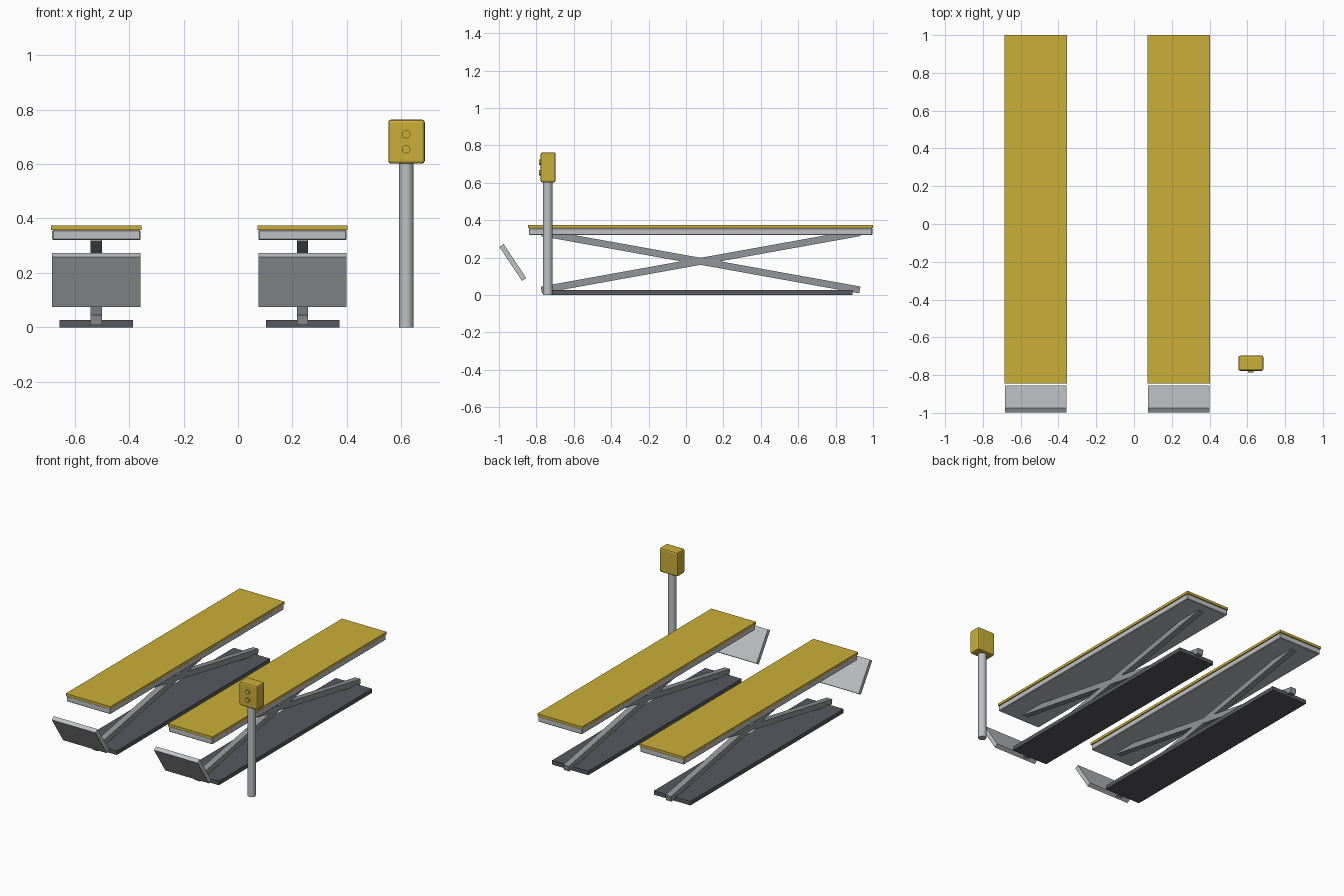
import bpy, math

cube = bpy.data.objects.get("Cube")
if cube:
    bpy.data.objects.remove(cube, do_unlink=True)


def material(name, rgb):
    m = bpy.data.materials.new(name)
    m.use_nodes = True
    m.diffuse_color = (*rgb, 1)
    m.node_tree.nodes["Principled BSDF"].inputs["Base Color"].default_value = (*rgb, 1)
    return m


YELLOW = material("safety yellow", (0.60, 0.43, 0.04))
LIGHT = material("light grey steel", (0.52, 0.53, 0.55))
MID = material("mid grey steel", (0.29, 0.30, 0.32))
DARK = material("dark grey steel", (0.095, 0.10, 0.115))


def finish(name, mat, bevel=0, segments=1):
    ob = bpy.context.object
    ob.name = ob.data.name = name
    ob.data.materials.append(mat)
    if bevel:
        mod = ob.modifiers.new("Bevel", "BEVEL")
        mod.width, mod.segments = bevel, segments
    return ob


def box(name, mat, centre, size, tilt=0, bevel=0, segments=1):
    """Box tilted about the x axis, with the scale applied."""
    bpy.ops.mesh.primitive_cube_add(size=1, location=centre, rotation=(tilt, 0, 0))
    bpy.context.object.scale = size
    bpy.ops.object.transform_apply(location=False, rotation=False, scale=True)
    return finish(name, mat, bevel, segments)


def rod(name, mat, centre, radius, depth, turn=0):
    bpy.ops.mesh.primitive_cylinder_add(vertices=24, radius=radius, depth=depth,
                                        location=centre, rotation=(turn, 0, 0))
    bpy.ops.object.shade_smooth_by_angle(angle=math.radians(40))
    return finish(name, mat)


MID_Y = 0.078

# Two identical scissor-lift runways
for side, x in (("right", -0.5205), ("left", 0.237)):
    box(f"{side}_base", DARK, (x, MID_Y, 0.0135), (0.27, 1.623, 0.027))
    box(f"{side}_platform", LIGHT, (x, MID_Y, 0.339), (0.324, 1.836, 0.038), bevel=0.004)
    box(f"{side}_deck_plate", YELLOW, (x, MID_Y, 0.366), (0.332, 1.844, 0.017))

    # Crossed arms
    for label, sign in (("rising", 1), ("falling", -1)):
        box(f"{side}_{label}_arm", MID, (x, MID_Y, 0.18),
            (0.041, 1.73, 0.037), tilt=sign * math.radians(10.2))

    # Tilted approach ramp
    box(f"{side}_ramp", LIGHT, (x, -0.926, 0.174), (0.324, 0.219, 0.028),
        tilt=math.radians(-56.5))

# Control stand
rod("control_post", LIGHT, (0.618, -0.739, 0.302), 0.026, 0.604)
box("control_box", YELLOW, (0.619, -0.737, 0.682), (0.134, 0.08, 0.162),
    bevel=0.01, segments=2)
for label, z in (("upper", 0.709), ("lower", 0.654)):
    rod(f"{label}_button", YELLOW, (0.618, -0.779, z), 0.015, 0.016, turn=math.pi / 2)
